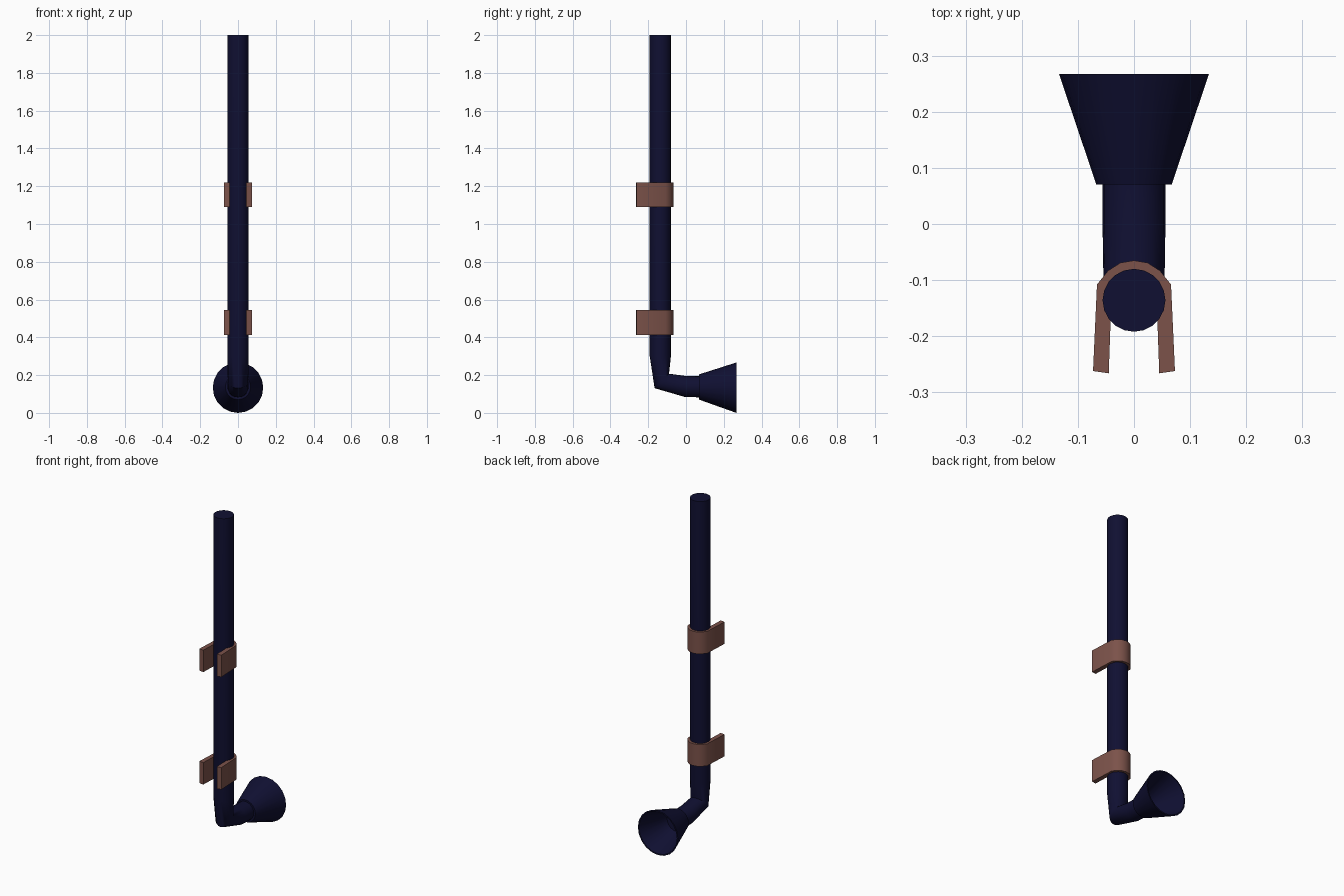
import bpy, bmesh, math

if "Cube" in bpy.data.objects:
    bpy.data.objects.remove(bpy.data.objects["Cube"])

SIDES = 20


def material(name, rgb):
    m = bpy.data.materials.new(name)
    m.diffuse_color = (*rgb, 1)
    m.use_nodes = True
    m.node_tree.nodes["Principled BSDF"].inputs["Base Color"].default_value = m.diffuse_color
    return m


navy = material("dark navy", (0.005, 0.005, 0.032))
brown = material("dull brown", (0.20, 0.085, 0.068))


def finish(name, bm, mat, angle):
    bmesh.ops.recalc_face_normals(bm, faces=bm.faces[:])
    me = bpy.data.meshes.new(name)
    bm.to_mesh(me)
    bm.free()
    me.materials.append(mat)
    ob = bpy.data.objects.new(name, me)
    bpy.context.collection.objects.link(ob)
    bpy.ops.object.select_all(action='DESELECT')
    ob.select_set(True)
    bpy.context.view_layer.objects.active = ob
    bpy.ops.object.shade_smooth_by_angle(angle=math.radians(angle))
    return ob


def loft(name, rings, mat, angle=50):
    """Rings are (y, z, radius, tilt): tilt 0 lies flat, 90 stands facing y."""
    bm = bmesh.new()
    loops = []
    for y, z, r, tilt in rings:
        t = math.radians(tilt)
        loop = []
        for i in range(SIDES):
            a = math.tau * i / SIDES
            s = r * math.sin(a)
            loop.append(bm.verts.new((r * math.cos(a), y + s * math.cos(t), z + s * math.sin(t))))
        loops.append(loop)
    for p, q in zip(loops, loops[1:]):
        for i in range(SIDES):
            j = (i + 1) % SIDES
            bm.faces.new((p[i], p[j], q[j], q[i]))
    bm.faces.new(loops[0])
    bm.faces.new(loops[-1])
    return finish(name, bm, mat, angle)


# Downpipe with its bent elbow and short outlet
loft("drain_pipe", [(-0.136, 2.0, 0.056, 0), (-0.136, 0.30, 0.056, 0),
                    (-0.128, 0.169, 0.054, 45), (-0.005, 0.140, 0.056, 90),
                    (0.09, 0.138, 0.056, 90)], navy)

# Flared hollow outlet: outside, rim, then inside wall
loft("flared_outlet", [(0.07, 0.137, 0.067, 90), (0.267, 0.1335, 0.1335, 90),
                       (0.267, 0.1335, 0.126, 90), (0.092, 0.137, 0.062, 90)], navy)

# U-shaped wall straps, mirrored half outlines
outer = [(0.073, -0.262), (0.066, -0.108), (0.046, -0.083), (0.024, -0.069)]
inner = [(0.045, -0.266), (0.040, -0.125), (0.028, -0.106), (0.014, -0.097)]


def whole(half, mid):
    return half + [mid] + [(-x, y) for x, y in reversed(half)]


for name, z0 in (("lower_strap", 0.412), ("upper_strap", 1.089)):
    bm = bmesh.new()
    o, n = whole(outer, (0, -0.065)), whole(inner, (0, -0.094))
    verts = [[bm.verts.new((x, y, 0)) for x, y in side] for side in (o, n)]
    for k in range(len(o) - 1):
        bm.faces.new((verts[0][k], verts[0][k + 1], verts[1][k + 1], verts[1][k]))
    ext = bmesh.ops.extrude_face_region(bm, geom=bm.faces[:])
    bmesh.ops.translate(bm, vec=(0, 0, 0.132),
                        verts=[g for g in ext["geom"] if isinstance(g, bmesh.types.BMVert)])
    bmesh.ops.translate(bm, vec=(0, 0, z0), verts=bm.verts[:])
    finish(name, bm, brown, 60)
